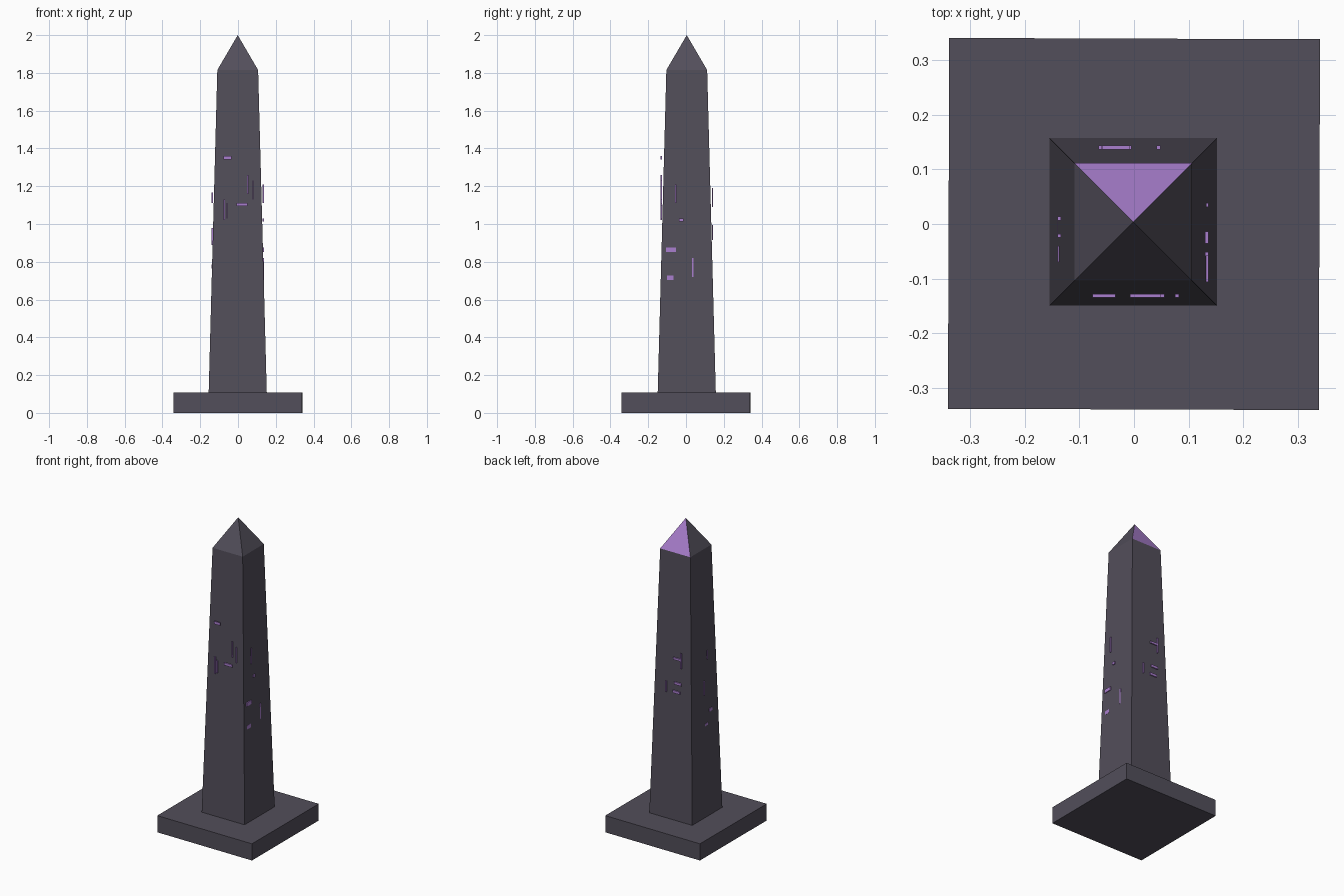
import bpy, bmesh
from math import radians
from mathutils import Matrix

cube = bpy.data.objects.get("Cube")
if cube:
    bpy.data.objects.remove(cube, do_unlink=True)


def make_material(name, rgb):
    mat = bpy.data.materials.new(name)
    mat.use_nodes = True
    mat.diffuse_color = (*rgb, 1)
    mat.node_tree.nodes["Principled BSDF"].inputs["Base Color"].default_value = (*rgb, 1)
    return mat


stone = make_material("dark stone", (0.085, 0.077, 0.103))
violet = make_material("glowing violet", (0.40, 0.21, 0.62))


def add_object(name, bm, *mats):
    bmesh.ops.recalc_face_normals(bm, faces=bm.faces)
    mesh = bpy.data.meshes.new(name)
    bm.to_mesh(mesh)
    bm.free()
    for mat in mats:
        mesh.materials.append(mat)
    obj = bpy.data.objects.new(name, mesh)
    bpy.context.collection.objects.link(obj)
    return obj


def add_box(bm, center, size):
    matrix = Matrix.Translation(center) @ Matrix.Diagonal((*size, 1))
    bmesh.ops.create_cube(bm, size=1, matrix=matrix)


# Square plinth, turned very slightly
bm = bmesh.new()
add_box(bm, (0, 0, 0.054), (0.68, 0.68, 0.108))
bmesh.ops.rotate(bm, verts=bm.verts, matrix=Matrix.Rotation(radians(-0.2), 3, "Z"))
add_object("plinth", bm, stone)

# Tapered shaft with a pointed cap
AXIS_X, AXIS_Y = -0.0015, 0.004
CORNERS = [(-1, -1), (1, -1), (1, 1), (-1, 1)]
bm = bmesh.new()
rings = [[bm.verts.new((AXIS_X + sx * half, AXIS_Y + sy * half, z)) for sx, sy in CORNERS]
         for half, z in ((0.154, 0.1), (0.108, 1.815))]
apex = bm.verts.new((AXIS_X, AXIS_Y, 2))
bm.faces.new(rings[0])
for i in range(4):
    j = (i + 1) % 4
    bm.faces.new((rings[0][i], rings[0][j], rings[1][j], rings[1][i]))
    bm.faces.new((rings[1][i], rings[1][j], apex))
bm.normal_update()
bmesh.ops.recalc_face_normals(bm, faces=bm.faces)
# The back face of the cap is violet
for face in bm.faces:
    if len(face.verts) == 3 and face.normal.y > 0.5:
        face.material_index = 1
add_object("shaft", bm, stone, violet)

# Rune strokes on each side: (position across, height, width, length)
THIN, DEPTH = 0.007, 0.007
runes = {
    "front_runes": ("y", -0.1315, [
        (-0.055, 1.351, 0.042, 0.018), (0.022, 1.102, 0.058, 0.016),
        (0.052, 1.21, THIN, 0.1), (0.079, 1.18, THIN, 0.1),
        (-0.073, 1.075, THIN, 0.11), (-0.058, 1.07, THIN, 0.08)]),
    "back_runes": ("y", 0.14, [
        (-0.033, 1.145, 0.05, 0.014), (-0.062, 1.14, THIN, 0.1),
        (0.045, 0.95, THIN, 0.07), (-0.04, 0.987, 0.05, 0.016),
        (-0.03, 0.93, 0.05, 0.016)]),
    "left_runes": ("x", 0.1335, [
        (-0.055, 1.16, THIN, 0.1), (-0.025, 1.021, 0.022, 0.016),
        (-0.08, 0.864, 0.052, 0.024), (-0.083, 0.715, 0.036, 0.024),
        (0.035, 0.77, THIN, 0.1)]),
    "right_runes": ("x", -0.137, [
        (-0.0215, 1.14, THIN, 0.055), (0.01, 0.935, THIN, 0.09),
        (-0.055, 0.775, 0.03, 0.02), (-0.01, 0.695, 0.03, 0.016)]),
}
for name, (axis, offset, strokes) in runes.items():
    bm = bmesh.new()
    for across, height, width, length in strokes:
        if axis == "y":
            add_box(bm, (across, offset, height), (width, DEPTH, length))
        else:
            add_box(bm, (offset, across, height), (DEPTH, width, length))
    add_object(name, bm, violet)
